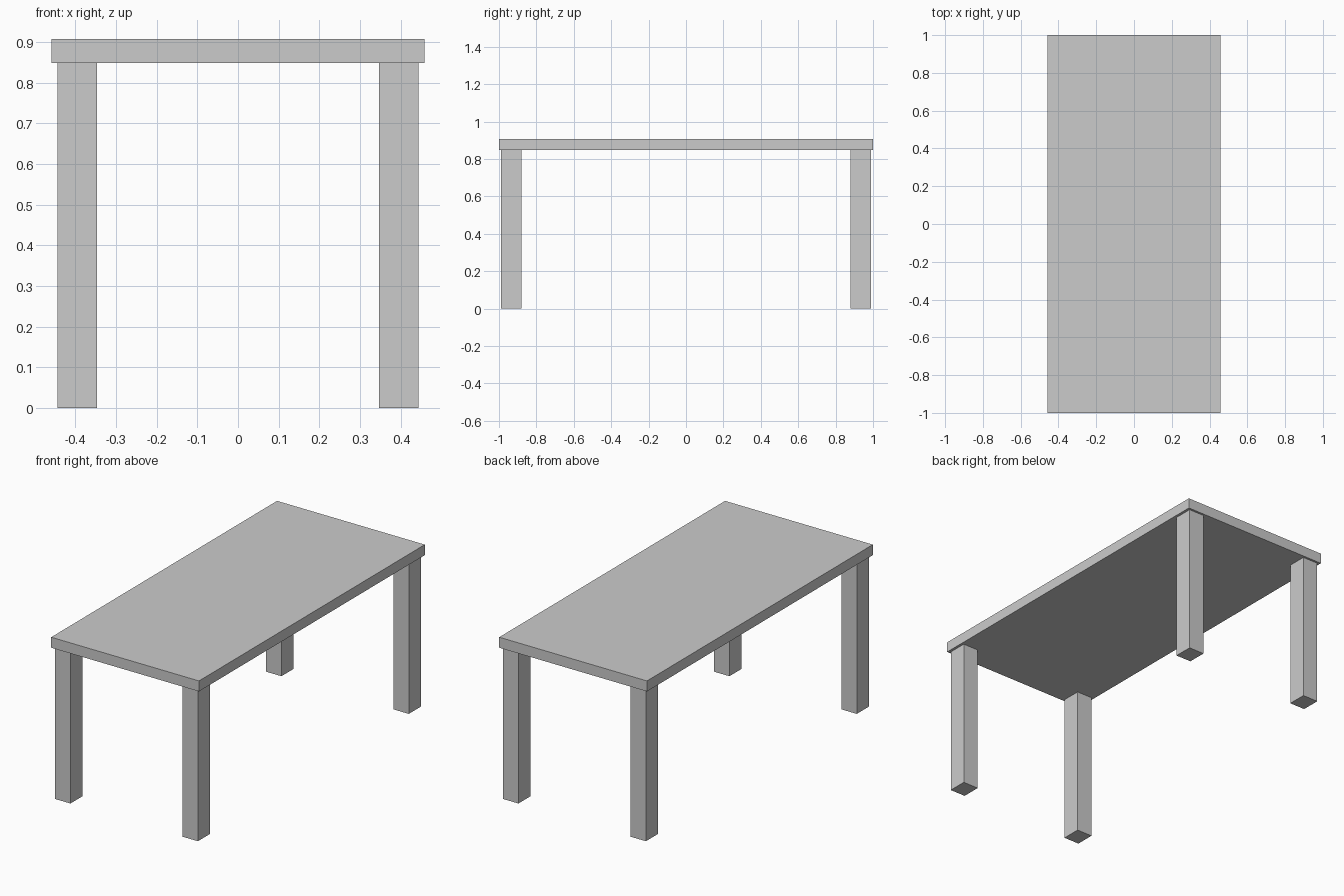
import bpy

if "Cube" in bpy.data.objects:
    bpy.data.objects.remove(bpy.data.objects["Cube"])


def box(name, lo, hi):
    """Axis-aligned box between two corners."""
    centre = [(a + b) / 2 for a, b in zip(lo, hi)]
    bpy.ops.mesh.primitive_cube_add(size=1, location=centre)
    ob = bpy.context.object
    ob.name = name
    ob.scale = [b - a for a, b in zip(lo, hi)]
    bpy.ops.object.transform_apply(location=False, rotation=False, scale=True)
    return ob


HEIGHT = 0.907
UNDERSIDE = 0.848

# Table top
box("table_top", (-0.458, -1.0, UNDERSIDE), (0.458, 1.0, HEIGHT))

# Four legs, slightly inset from the top's edges
LEG_X, LEG_Y = 0.395, 0.934
HALF_X, HALF_Y = 0.048, 0.054
for y_name, sy in (("front", -1), ("back", 1)):
    for x_name, sx in (("left", -1), ("right", 1)):
        x, y = sx * LEG_X, sy * LEG_Y
        box(f"{y_name}_{x_name}_leg",
            (x - HALF_X, y - HALF_Y, 0), (x + HALF_X, y + HALF_Y, UNDERSIDE))
